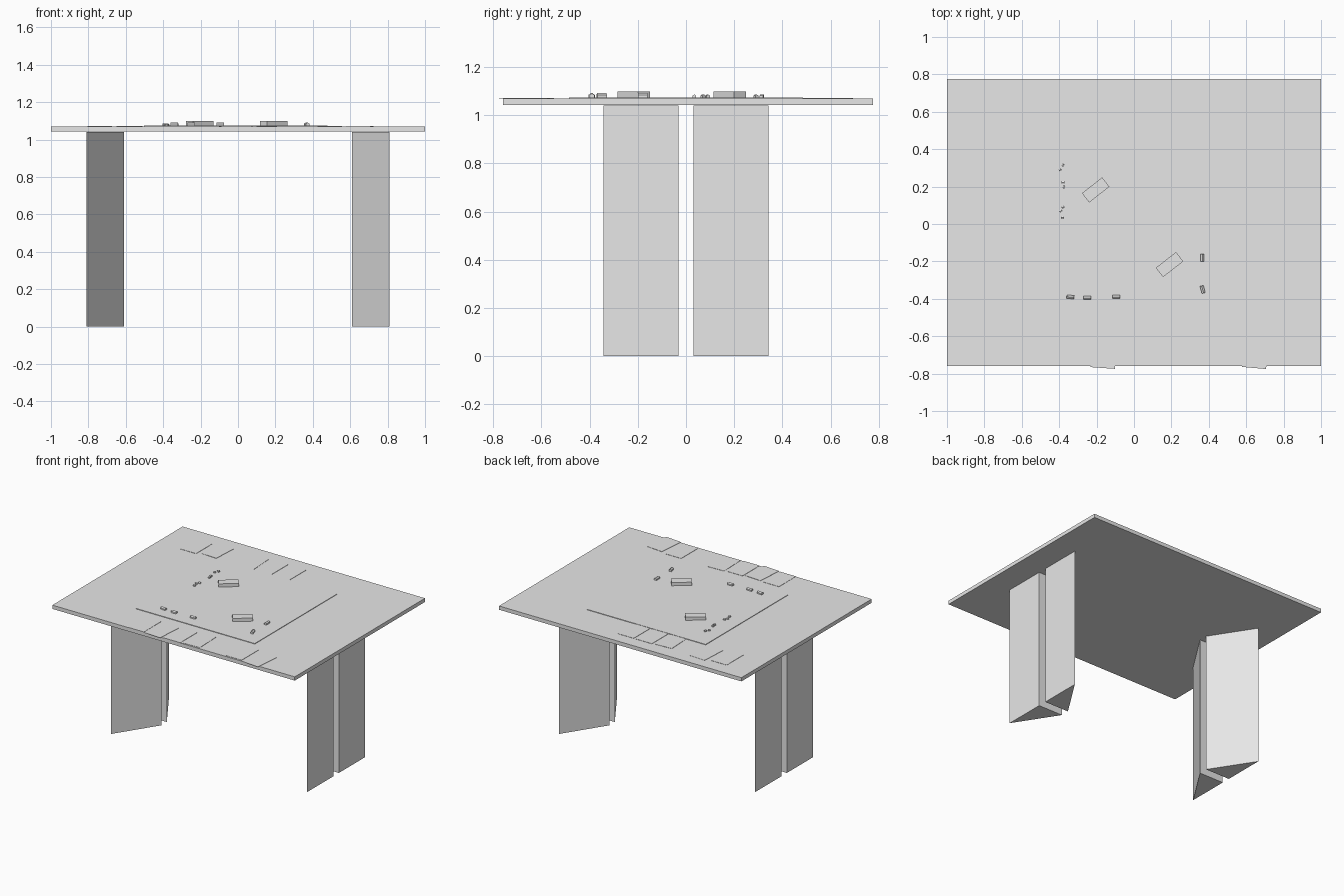
import bpy, bmesh
from math import radians
from mathutils import Matrix

cube = bpy.data.objects.get("Cube")
if cube:
    bpy.data.objects.remove(cube, do_unlink=True)

grey = bpy.data.materials.new("plain grey")
grey.use_nodes = True
grey.diffuse_color = (0.8, 0.8, 0.8, 1)
grey.node_tree.nodes["Principled BSDF"].inputs["Base Color"].default_value = (0.8, 0.8, 0.8, 1)


def finish(name, bm):
    bmesh.ops.recalc_face_normals(bm, faces=bm.faces)
    mesh = bpy.data.meshes.new(name)
    bm.to_mesh(mesh)
    bm.free()
    mesh.materials.append(grey)
    obj = bpy.data.objects.new(name, mesh)
    bpy.context.collection.objects.link(obj)
    return obj


def prism(name, points, depth):
    """Extrude a flat list of 3D points along a depth vector."""
    bm = bmesh.new()
    face = bm.faces.new([bm.verts.new(p) for p in points])
    result = bmesh.ops.extrude_face_region(bm, geom=[face], use_keep_orig=True)
    moved = [v for v in result["geom"] if isinstance(v, bmesh.types.BMVert)]
    bmesh.ops.translate(bm, verts=moved, vec=depth)
    return finish(name, bm)


def slab(name, x, y, z, size, angle=0):
    """Box standing on height z, turned about the vertical."""
    bm = bmesh.new()
    turn = Matrix.Translation((x, y, z + size[2] / 2)) @ Matrix.Rotation(radians(angle), 4, "Z")
    bmesh.ops.create_cube(bm, size=1, matrix=turn @ Matrix.Diagonal((*size, 1)))
    return finish(name, bm)


def house(name, x, y, length, width, height, angle):
    """Small playing piece with a pitched roof."""
    w, eave = width / 2, height * 0.6
    outline = [(-w, 0), (w, 0), (w, eave), (0, height), (-w, eave)]
    obj = prism(name, [(-length / 2, a, b) for a, b in outline], (length, 0, 0))
    obj.location = (x, y, BOARD_TOP)
    obj.rotation_euler.z = radians(angle)


TOP = 1.07
BOARD_TOP = 1.074

# Table top
slab("table_top", 0, 0.008, 1.042, (2, 1.535, 0.028))

# Four triangular legs, outer faces flush, slanted faces inward
for sx, side in ((1, "left"), (-1, "right")):
    for sy, end in ((1, "back"), (-1, "front")):
        corners = [(0.81, 0.032), (0.81, 0.342), (0.61, 0.032)]
        prism(f"{end}_{side}_leg", [(sx * x, sy * y, 0) for x, y in corners], (0, 0, 1.04))

# Game board
slab("game_board", -0.012, 0, TOP, (0.98, 0.97, BOARD_TOP - TOP))

# Card stacks on the board
for x, y in ((-0.205, 0.182), (0.19, -0.217)):
    slab("card_stack", x, y, BOARD_TOP, (0.137, 0.063, 0.024), 38)

# Loose cards along the front and back edges
cards = [(-0.31, -0.66, 0), (-0.16, -0.67, -4), (-0.01, -0.66, 0), (0.14, -0.65, 2),
         (0.49, -0.65, 0), (0.65, -0.67, -5),
         (-0.28, 0.57, 3), (-0.13, 0.58, 0), (0.02, 0.58, 0),
         (-0.74, 0.57, 0), (-0.58, 0.59, -3)]
for x, y, angle in cards:
    slab("card", x, y, TOP, (0.13, 0.2, 0.002), angle)

# Large playing pieces
for x, y, angle in ((-0.34, -0.39, -6), (-0.25, -0.395, 0), (-0.095, -0.39, 0),
                    (0.365, -0.18, 90), (0.367, -0.35, 105)):
    house("large_house", x, y, 0.04, 0.019, 0.017, angle)

# Small playing pieces
for x, y, angle in ((-0.38, 0.315, 70), (-0.395, 0.29, 30), (-0.38, 0.223, 0),
                    (-0.375, 0.198, 80), (-0.38, 0.09, 20), (-0.392, 0.07, 40),
                    (-0.382, 0.035, 0)):
    house("small_house", x, y, 0.015, 0.014, 0.012, angle)
